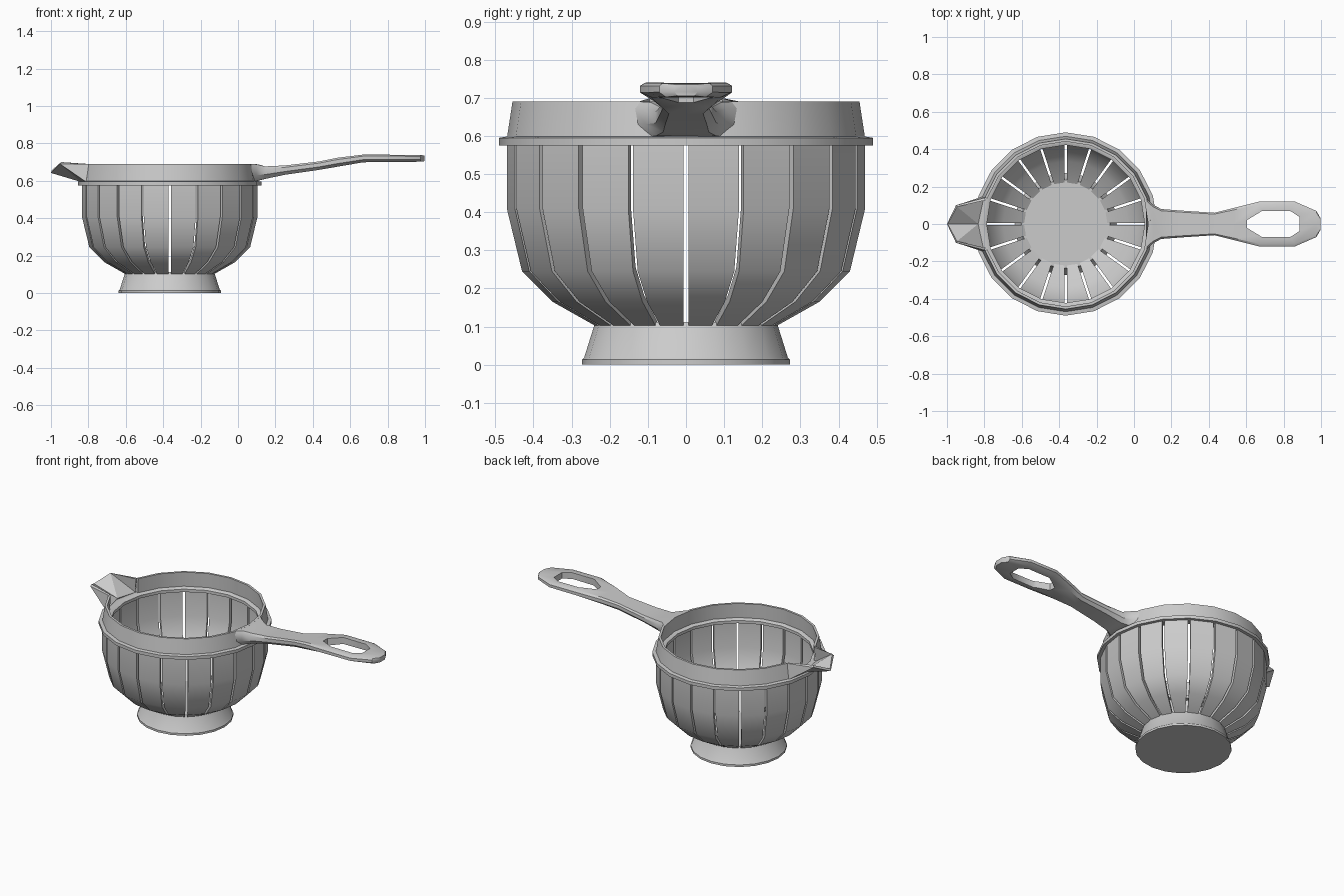
import bpy, bmesh
from math import sin, cos, pi, asin

if "Cube" in bpy.data.objects:
    bpy.data.objects.remove(bpy.data.objects["Cube"])

CX = -0.365      # centre of the bowl
N = 20           # sides and slots
STEP = 2 * pi / N


def polar(r, a, z):
    return (CX + r * cos(a), r * sin(a), z)


def loft(bm, rings, wrap=False):
    """Skin closed rings of points; cap the ends unless the rings wrap."""
    vs = [[bm.verts.new(p) for p in ring] for ring in rings]
    n, m = len(vs[0]), len(vs)
    for i in range(m if wrap else m - 1):
        a, b = vs[i], vs[(i + 1) % m]
        for j in range(n):
            k = (j + 1) % n
            bm.faces.new((a[j], a[k], b[k], b[j]))
    if not wrap:
        bm.faces.new(vs[0])
        bm.faces.new(vs[-1])


def finish(name, bm, angle=35):
    bmesh.ops.recalc_face_normals(bm, faces=bm.faces[:])
    me = bpy.data.meshes.new(name)
    bm.to_mesh(me)
    bm.free()
    ob = bpy.data.objects.new(name, me)
    bpy.context.collection.objects.link(ob)
    bpy.ops.object.select_all(action='DESELECT')
    ob.select_set(True)
    bpy.context.view_layer.objects.active = ob
    if angle:
        bpy.ops.object.shade_smooth_by_angle(angle=angle * pi / 180)
    return ob


def apply_all(ob):
    bpy.context.view_layer.objects.active = ob
    for mod in list(ob.modifiers):
        bpy.ops.object.modifier_apply(modifier=mod.name)


# Foot, its top closing the bowl floor
bm = bmesh.new()
foot = [(.273, 0), (.273, .013), (.267, .019), (.24, .105), (.236, .112)]
loft(bm, [[polar(r, k * STEP, z) for k in range(N)] for r, z in foot])
finish("foot", bm)

# Bowl wall: staves separated by narrow slots
outer = [(.24, .103), (.35, .165), (.43, .245), (.47, .41), (.47, .58)]
inner = [(.222, .112), (.335, .182), (.408, .256), (.447, .413), (.447, .58)]
HALF_SLOT = .0065
bm = bmesh.new()
for k in range(N):
    rings = []
    for (ro, zo), (ri, zi) in zip(outer, inner):
        do, di = asin(HALF_SLOT / ro), asin(HALF_SLOT / ri)
        a, b = k * STEP, (k + 1) * STEP
        rings.append([polar(ro, a + do, zo), polar(ro, b - do, zo),
                      polar(ri, b - di, zi), polar(ri, a + di, zi)])
    loft(bm, rings)
finish("slotted_bowl", bm)

# Outer lip and inner ledge
lip = [(.422, .575), (.49, .575), (.49, .595), (.46, .6), (.435, .6), (.422, .593)]
bm = bmesh.new()
loft(bm, [[polar(r, k * STEP, z) for r, z in lip] for k in range(N)], wrap=True)
finish("lip", bm)

# Upper rim wall, open where the spout joins
wall = [(.47, .592), (.455, .69), (.441, .69), (.446, .592)]
bm = bmesh.new()
loft(bm, [[polar(r, k * STEP, z) for r, z in wall] for k in range(11, 30)])
finish("rim", bm)

# Pouring spout: folded trough, right half mirrored
bm = bmesh.new()
base_mid, base_side, top_side, tip_side, tip_mid = [bm.verts.new(p) for p in (
    (-.84, 0, .594), polar(.47, 11 * STEP, .594), polar(.455, 11 * STEP, .69),
    (-.952, -.1, .69), (-1, 0, .642))]
bm.faces.new((base_mid, base_side, tip_side))
bm.faces.new((base_mid, tip_side, tip_mid))
bm.faces.new((base_side, top_side, tip_side))
bmesh.ops.mirror(bm, geom=bm.verts[:] + bm.edges[:] + bm.faces[:],
                 axis='Y', merge_dist=.0001)
bmesh.ops.remove_doubles(bm, verts=bm.verts[:], dist=.0001)
bmesh.ops.recalc_face_normals(bm, faces=bm.faces[:])
bm.faces.ensure_lookup_table()
flip = bm.faces[0].normal.z > 0
ob = finish("spout", bm, 0)
sol = ob.modifiers.new("thickness", 'SOLIDIFY')
sol.thickness = .014
sol.offset = 1 if flip else -1
apply_all(ob)

# Handle: chamfered sections (x, half width, bottom, top, bulge toward the end)
sections = [
    (.065, .14, .597, .69, .02), (.1, .105, .6, .688, .008),
    (.145, .08, .61, .677, 0), (.25, .072, .632, .682, 0),
    (.43, .06, .658, .703, 0), (.53, .085, .675, .723, 0),
    (.67, .12, .699, .74, 0), (.86, .12, .701, .739, 0),
    (.975, .07, .702, .738, 0), (.998, .03, .705, .735, 0)]
bm = bmesh.new()
rings = []
for x, w, z0, z1, bulge in sections:
    h = z1 - z0
    right = [(0, 0), (.75, 0), (1, .35), (1, .8), (.88, 1), (0, 1)]
    pts = right + [(-u, v) for u, v in reversed(right[1:-1])]
    rings.append([(x + bulge * (1 - abs(u)), u * w, z0 + v * h) for u, v in pts])
loft(bm, rings)
handle = finish("handle", bm, 0)

# Hanging hole cut through the handle
half = [(.603, .02), (.685, .07), (.835, .07), (.885, .038)]
outline = half + [(x, -y) for x, y in reversed(half)]
bm = bmesh.new()
loft(bm, [[(x, y, z) for x, y in outline] for z in (.6, .85)])
cutter = finish("hole_cutter", bm, 0)
cutter.hide_render = True
cut = handle.modifiers.new("hole", 'BOOLEAN')
cut.operation = 'DIFFERENCE'
cut.solver = 'EXACT'
cut.object = cutter
apply_all(handle)
bpy.data.objects.remove(cutter)
bpy.ops.object.select_all(action='DESELECT')
handle.select_set(True)
bpy.context.view_layer.objects.active = handle
bpy.ops.object.shade_smooth_by_angle(angle=35 * pi / 180)
